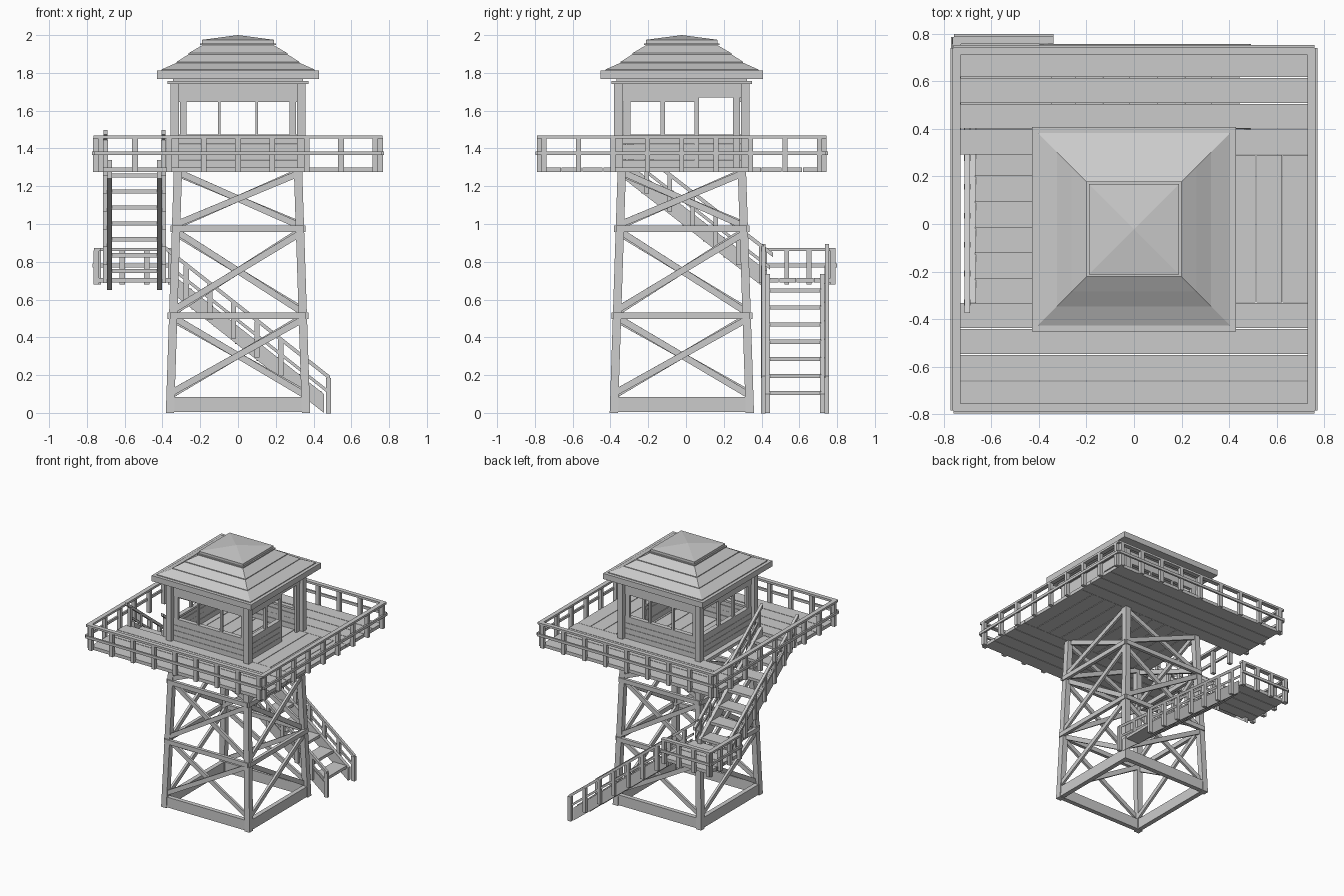
import bpy, bmesh
from mathutils import Vector as V

if "Cube" in bpy.data.objects:
    bpy.data.objects.remove(bpy.data.objects["Cube"])

GREY = (0.6, 0.6, 0.6, 1)
wood = bpy.data.materials.new("weathered grey wood")
wood.use_nodes = True
wood.diffuse_color = GREY
wood.node_tree.nodes["Principled BSDF"].inputs["Base Color"].default_value = GREY

CY = -0.022          # tower axis in y
DECK = 1.30          # top of the main deck
LAND = 0.715         # top of the stair landing


class Part:
    """Collects simple solids into one named object."""
    def __init__(self, name):
        self.name, self.bm = name, bmesh.new()

    def loft(self, a, b):
        va, vb = [[self.bm.verts.new(p) for p in ring] for ring in (a, b)]
        n = len(va)
        self.bm.faces.new(va)
        self.bm.faces.new(vb[::-1])
        for i in range(n):
            self.bm.faces.new((va[i], vb[i], vb[(i + 1) % n], va[(i + 1) % n]))

    def box(self, x0, x1, y0, y1, z0, z1):
        ring = lambda z: [(x0, y0, z), (x1, y0, z), (x1, y1, z), (x0, y1, z)]
        self.loft(ring(z0), ring(z1))

    def beam(self, p, q, w, h, plumb=False):
        # w is the sideways thickness, h the height; plumb keeps the ends vertical
        p, q = V(p), V(q)
        d = (q - p).normalized()
        side = d.cross(V((0, 0, 1))).normalized()
        up = V((0, 0, 1)) if plumb else side.cross(d)
        s, u = side * w / 2, up * h / 2
        ring = lambda c: [c - s - u, c + s - u, c + s + u, c - s + u]
        self.loft(ring(p), ring(q))

    def done(self):
        bmesh.ops.recalc_face_normals(self.bm, faces=self.bm.faces)
        mesh = bpy.data.meshes.new(self.name)
        self.bm.to_mesh(mesh)
        self.bm.free()
        mesh.materials.append(wood)
        obj = bpy.data.objects.new(self.name, mesh)
        bpy.context.collection.objects.link(obj)
        return obj


def square(r, z):
    return [V((sx * r, CY + sy * r, z)) for sx, sy in ((-1, -1), (1, -1), (1, 1), (-1, 1))]


def reach(z):
    # distance of the leg centre from the axis at height z
    return 0.36 - 0.042 * z / 1.28


# Four leaning legs
legs = Part("tower_legs")
for foot, head in zip(square(reach(0), 0), square(reach(1.28), 1.28)):
    ring = lambda c: [c + V((a, b, 0)) for a, b in
                      ((-.022, -.022), (.022, -.022), (.022, .022), (-.022, .022))]
    legs.loft(ring(foot), ring(head))
legs.done()

# Base beams, girts and cross braces on every side
base, girts, braces = Part("base_beams"), Part("horizontal_girts"), Part("cross_braces")
for i in range(4):
    j = (i + 1) % 4
    edge = lambda z, out=0: (square(reach(z) + out, z)[i], square(reach(z) + out, z)[j])
    base.beam(*edge(0.045), 0.035, 0.08)
    for z in (0.515, 0.975):
        girts.beam(*edge(z, 0.018), 0.025, 0.034)
    for lo, hi in ((0.1, 0.5), (0.54, 0.955), (0.995, 1.27)):
        for k, off in ((0, 0.008), (1, -0.012)):
            braces.beam(edge(lo, off)[k], edge(hi, off)[1 - k], 0.018, 0.034)
for p in (base, girts, braces):
    p.done()

# Main deck, boards around a stair opening on the -x side
deck = Part("deck_boards")
GAP = 0.002
Y0, Y1, YA, YB = -0.77, 0.726, -0.33, 0.29


def boards(part, a0, a1, n, b0, b1, z0, z1, along_x):
    step = (a1 - a0) / n
    for k in range(n):
        a, b = a0 + k * step + GAP, a0 + (k + 1) * step - GAP
        part.box(*((b0, b1, a, b) if along_x else (a, b, b0, b1)), z0, z1)


boards(deck, Y0, YA, 4, -0.735, 0.735, 1.275, DECK, True)
boards(deck, YB, Y1, 4, -0.735, 0.735, 1.275, DECK, True)
boards(deck, -0.375, 0.735, 10, YA, YB, 1.275, DECK, False)
deck.done()


def railing(part, p, q, n, z, out):
    """Straight guard rail from p to q with n bays; out is the outward direction."""
    p, q, o = V((*p, z)), V((*q, z)), V((*out, 0))
    d = (q - p).normalized()
    for k in range(n + 1):
        c = p + (q - p) * (0.014 + 0.972 * k / n) + o * 0.004
        part.box(c.x - .015, c.x + .015, c.y - .013, c.y + .013, z - 0.025, z + 0.155)
    for h, w, t, off in ((0.16, 0.034, 0.016, 0), (0.075, 0.014, 0.02, 0.018)):
        up = V((0, 0, h)) + o * off
        part.beam(p + up - d * 0.012, q + up + d * 0.012, w, t)


# Guard rail round the deck
rail = Part("deck_railing")
xr, ya, yb = 0.748, Y0 - 0.003, Y1 + 0.002
railing(rail, (-xr, ya), (xr, ya), 8, DECK, (0, -1))
railing(rail, (-xr, yb), (xr, yb), 8, DECK, (0, 1))
for s in (-1, 1):
    railing(rail, (s * xr, ya), (s * xr, yb), 8, DECK, (s, 0))
rail.done()

# Cabin: corner posts, siding, headers, mullions
W, T = 0.335, 0.025
SILL, HEAD, TOP = 1.465, 1.645, 1.75
posts = Part("cabin_corner_posts")
for c in square(W, 0):
    posts.box(c.x - .023, c.x + .023, c.y - .023, c.y + .023, DECK, TOP)
posts.done()

siding, frames = Part("cabin_siding"), Part("window_frames")


def wall(axis, s, lo, hi, z0, z1, part, depth=T):
    # wall panel on side s of the given axis, from lo to hi along the wall
    a, b = sorted((s * (W - 0.004), s * (W - 0.004 - depth)))
    if axis == "y":
        part.box(lo, hi, a + CY, b + CY, z0, z1)
    else:
        part.box(a, b, lo + CY, hi + CY, z0, z1)


for axis in "xy":
    for s in (-1, 1):
        door = axis == "x" and s == 1
        end = 0.08 if door else 0.315
        for k in range(4):
            h = (SILL - DECK) / 4
            wall(axis, s, -0.315, end, DECK + k * h, DECK + (k + 1) * h - 0.002, siding, T - 0.002 * (k % 2))
        head = HEAD + (0.025 if door else 0)
        wall(axis, s, -0.315, 0.08, HEAD, TOP, siding)
        wall(axis, s, 0.08, 0.315, HEAD + 0.025 if axis == "x" else HEAD, TOP, siding)
        wall(axis, s, -0.315, end, SILL - 0.008, SILL + 0.008, frames, T + 0.01)
        for m in (-0.29, -0.1, 0.1, 0.29):
            if axis == "x" and m > 0:
                m -= 0.02 if m < 0.2 else 0
            low = DECK if door and m > 0 else SILL
            half = 0.018 if abs(m) > 0.2 else 0.007 if axis == "y" else 0.012
            wall(axis, s, m - half, m + half, low, HEAD + 0.03, frames, T - 0.006)
siding.done()
frames.done()

plate = Part("cabin_top_plate")
plate.loft(square(0.372, 1.742), square(0.372, 1.757))
plate.loft(square(0.345, 1.757), square(0.345, 1.775))
plate.done()

# Roof: eave fascia, lapped courses, small cap
eave = Part("roof_eave")
eave.loft(square(0.43, 1.768), square(0.43, 1.812))
eave.done()
courses = Part("roof_courses")
for r0, z0, r1, z1 in ((0.405, 1.812, 0.315, 1.858), (0.325, 1.852, 0.25, 1.906),
                       (0.262, 1.898, 0.18, 1.952)):
    courses.loft(square(r0, z0 - 0.008), square(r0, z0 + 0.006))
    courses.loft(square(r0, z0 + 0.006), square(r1, z1))
courses.done()
cap = Part("roof_cap")
cap.loft(square(0.2, 1.948), square(0.2, 1.956))
cap.loft(square(0.19, 1.956), square(0.19, 1.975))
cap.loft(square(0.19, 1.975), square(0.001, 2.0))
cap.done()

# Stair landing hung beside the tower
landing = Part("landing_boards")
boards(landing, 0.40, 0.768, 4, -0.74, -0.345, 0.69, LAND, True)
landing.done()
lrail = Part("landing_railing")
railing(lrail, (-0.746, 0.775), (-0.35, 0.775), 3, LAND - 0.01, (0, 1))
railing(lrail, (-0.746, 0.41), (-0.746, 0.775), 3, LAND - 0.01, (-1, 0))
lrail.done()


def stair(name, foot, top, cross, half, treads, posts_at):
    """Flight between two centre points; cross is the sideways unit vector."""
    foot, top, c = V(foot), V(top), V(cross)
    run = top - foot
    stringers, steps, rails = [Part(name + s) for s in ("_stringers", "_treads", "_handrails")]
    d = V((run.x, run.y, 0)).normalized()
    for s in (-1, 1):
        o = c * s * half
        stringers.beam(foot + o, top + o, 0.028, 0.1, True)
        o = c * s * (half + 0.022)
        up = V((0, 0, 0.16))
        rails.beam(foot + o + up - run * 0.04, top + o + up + run * 0.06, 0.022, 0.024, True)
        rails.beam(foot + o + up * 0.5 - run * 0.02, top + o + up * 0.5, 0.012, 0.02, True)
        for t in posts_at:
            b = foot + run * t + o
            rails.box(b.x - .014, b.x + .014, b.y - .012, b.y + .012, b.z - 0.035, b.z + 0.155)
    for k in range(treads):
        m = foot + run * ((k + 0.6) / treads)
        steps.beam(m - d * 0.057, m + d * 0.057, 2 * half - 0.02, 0.022)
    for p in (stringers, steps, rails):
        p.done()


stair("lower_stair", (0.455, 0.578, 0.05), (-0.35, 0.578, 0.685), (0, 1, 0), 0.146, 7,
      [-0.03] + [0.13 + 0.155 * k for k in range(6)])
stair("upper_stair", (-0.548, 0.43, 0.70), (-0.548, -0.33, 1.29), (1, 0, 0), 0.132, 7,
      [0.04 + 0.16 * k for k in range(7)])
